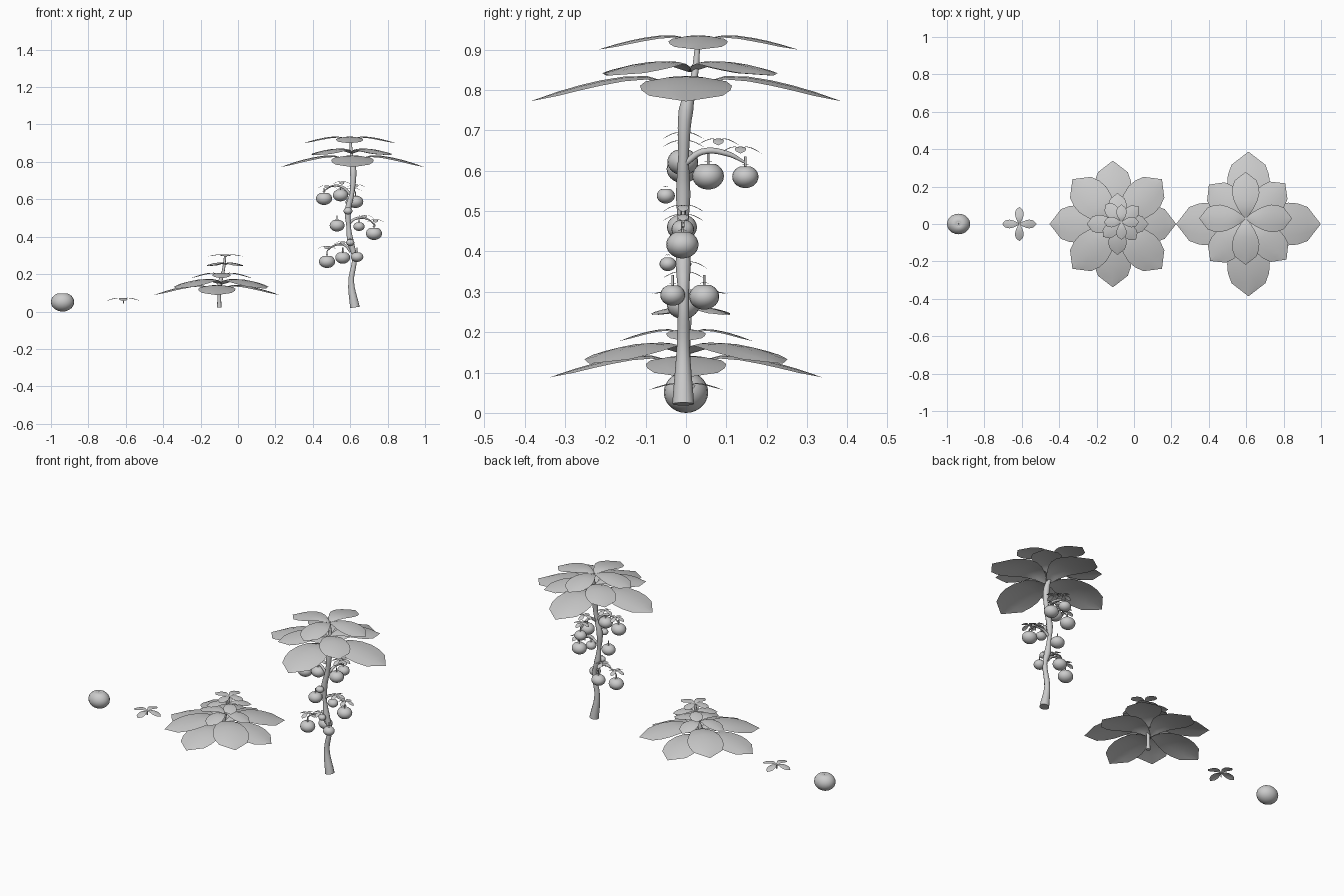
import bpy, bmesh, math
from mathutils import Vector, Matrix

if "Cube" in bpy.data.objects:
    bpy.data.objects.remove(bpy.data.objects["Cube"])

# outline of a leaf: position along length, half width, both relative to length
OUTLINE = [(0.0, .02), (.12, .11), (.25, .19), (.4, .26), (.55, .295), (.68, .285), (.82, .235), (1.0, .002)]


def finish(name, bm, angle=60):
    bmesh.ops.recalc_face_normals(bm, faces=bm.faces[:])
    me = bpy.data.meshes.new(name)
    bm.to_mesh(me)
    bm.free()
    ob = bpy.data.objects.new(name, me)
    bpy.context.collection.objects.link(ob)
    for p in me.polygons:
        p.use_smooth = True
    return ob


def whorl(name, centre, length, base, peak, tip, turn=0, width=1.0, count=4):
    """Ring of arching leaves; base, peak and tip are heights above the centre."""
    bm = bmesh.new()
    for k in range(count):
        rot = Matrix.Rotation(math.radians(turn) + k * math.tau / count, 4, 'Z')
        rows = []
        for t, w in OUTLINE:
            if t < .3:
                u = t / .3
                z = base + (peak - base) * (1 - (1 - u) ** 2)
            else:
                z = peak + (tip - peak) * ((t - .3) / .7) ** 1.6
            row = []
            for s in (-1, -.5, 0, .5, 1):
                # blade sags a little toward its side edges
                p = Vector((t * length, s * w * width * length, z - .035 * length * s * s * w / .3))
                row.append(bm.verts.new(rot @ p + Vector(centre)))
            rows.append(row)
        for a, b in zip(rows, rows[1:]):
            for i in range(4):
                bm.faces.new((a[i], a[i + 1], b[i + 1], b[i]))
    return finish(name, bm)


def stem(name, points):
    """Tapered tube through (x, y, z, radius) points."""
    cu = bpy.data.curves.new(name, 'CURVE')
    cu.dimensions = '3D'
    cu.bevel_depth = 1.0
    cu.bevel_resolution = 3
    cu.resolution_u = 5
    cu.use_fill_caps = True
    sp = cu.splines.new('BEZIER')
    sp.bezier_points.add(len(points) - 1)
    for bp, (x, y, z, r) in zip(sp.bezier_points, points):
        bp.co = (x, y, z)
        bp.radius = r
        bp.handle_left_type = bp.handle_right_type = 'AUTO'
    ob = bpy.data.objects.new(name, cu)
    bpy.context.collection.objects.link(ob)
    bpy.ops.object.select_all(action='DESELECT')
    ob.select_set(True)
    bpy.context.view_layer.objects.active = ob
    bpy.ops.object.convert(target='MESH')
    bpy.ops.object.shade_smooth_by_angle(angle=math.radians(50))
    return ob


def fruit(name, centre, rx, ry, rz):
    """Squashed ball with a dimple at the stalk end."""
    bm = bmesh.new()
    bmesh.ops.create_uvsphere(bm, u_segments=20, v_segments=14, radius=1)
    for v in bm.verts:
        d = math.hypot(v.co.x, v.co.y)
        if v.co.z > 0:
            v.co.z -= .2 * math.exp(-(d / .25) ** 2)
        v.co = Vector((v.co.x * rx, v.co.y * ry, v.co.z * rz)) + Vector(centre)
    return finish(name, bm)


# loose fruit
fruit("loose_fruit", (-.938, 0, .051), .062, .055, .051)
whorl("loose_fruit_calyx", (-.938, 0, .094), .018, 0, .003, .001, 45)

# seedling
stem("seedling_stem", [(-.613, 0, .042, .003), (-.613, 0, .066, .003)])
whorl("seedling_leaves", (-.613, 0, 0), .092, .064, .074, .057, 0, .85)

# young plant
stem("young_stem", [(-.1, 0, .022, .012), (-.1, 0, .09, .009), (-.097, 0, .15, .012),
                    (-.08, .005, .21, .008), (-.068, .01, .3, .006)])
whorl("young_leaves_1", (-.113, 0, 0), .338, .108, .143, .088)
whorl("young_leaves_2", (-.09, 0, 0), .338, .145, .175, .122, 45)
whorl("young_leaves_3", (-.088, 0, 0), .165, .19, .208, .178, 0)
whorl("young_leaves_4", (-.07, .012, 0), .125, .248, .262, .243, 40)
whorl("young_leaves_5", (-.067, .01, 0), .094, .298, .306, .295, 0)

# grown plant main stem
stem("grown_stem", [(.625, -.007, .022, .027), (.605, -.007, .16, .016), (.622, -.006, .29, .013),
                    (.602, -.007, .37, .019), (.592, -.007, .45, .012), (.588, -.007, .54, .018),
                    (.61, -.006, .64, .013), (.616, 0, .75, .018), (.608, .02, .83, .009),
                    (.6, .03, .925, .006)])

# grown plant crown
whorl("crown_leaves_1", (.612, 0, 0), .386, .79, .836, .772)
whorl("crown_leaves_2", (.608, .01, 0), .288, .845, .872, .836, 46)
whorl("crown_leaves_3", (.597, .03, 0), .248, .918, .936, .9)

# fruit trusses: arching branches from the stem
branches = [
    [(.602, -.007, .32, .008), (.57, -.007, .355, .007), (.52, -.007, .355, .005), (.476, -.007, .325, .003)],
    [(.592, -.007, .47, .008), (.63, -.007, .497, .007), (.69, -.007, .495, .005), (.735, -.007, .46, .003)],
    [(.605, -.007, .62, .008), (.56, -.007, .665, .007), (.5, -.007, .67, .005), (.46, -.007, .645, .003)],
    [(.61, 0, .62, .008), (.618, .04, .647, .008), (.615, .1, .643, .007), (.61, .147, .62, .003)],
]
for i, pts in enumerate(branches):
    stem(f"truss_branch_{i + 1}", pts)

# small leaves above the fruit
tufts = [(.475, -.007, .345), (.56, 0, .37), (.735, -.007, .487), (.675, -.007, .51),
         (.475, -.007, .67), (.555, -.007, .69), (.612, .135, .655), (.63, .08, .675)]
for i, (x, y, z) in enumerate(tufts):
    whorl(f"truss_leaves_{i + 1}", (x, y, z), .052, 0, .005, -.012, 0, .9)

# hanging fruit: x, y, z, radius
fruits = [(.476, -.007, .267, .043), (.56, .045, .288, .04), (.637, -.033, .292, .033),
          (.53, -.01, .46, .04), (.647, -.008, .455, .03), (.727, -.009, .417, .043),
          (.46, -.008, .604, .043), (.548, -.008, .622, .041), (.628, .055, .587, .042),
          (.61, .147, .585, .035), (.588, -.05, .538, .024), (.6, -.045, .369, .022)]
for i, (x, y, z, r) in enumerate(fruits):
    fruit(f"hanging_fruit_{i + 1}", (x, y, z), r, r * .93, r * .8)
    # stalk and calyx
    top = z + r * .65
    if r > .026:
        stem(f"stalk_{i + 1}", [(x, y, top, .003), (x, y, top + .028, .003)])
    whorl(f"calyx_{i + 1}", (x, y, top + .006), r * .35, 0, .003, .001, 45)
